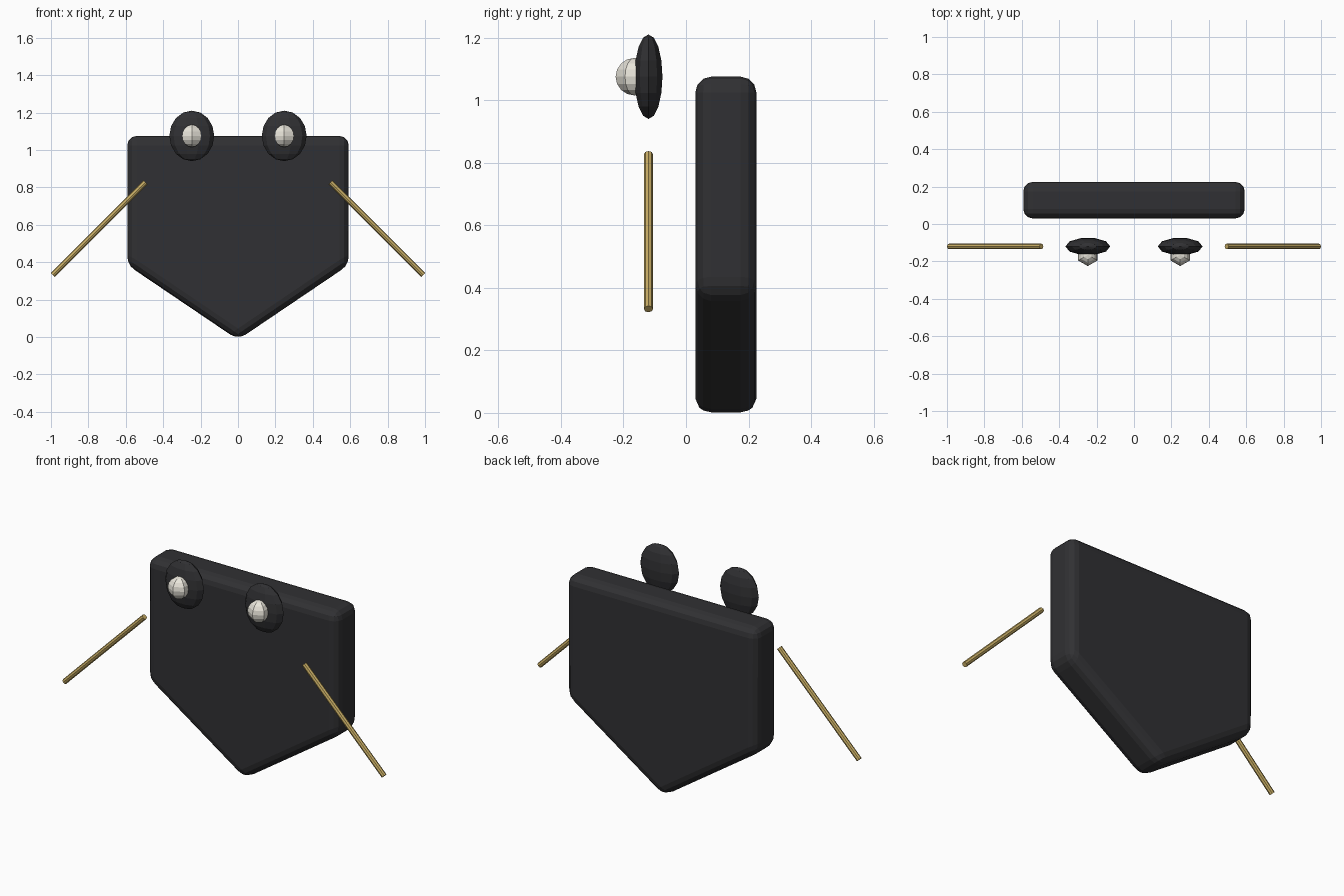
import bpy, bmesh, math
from mathutils import Matrix, Vector

if "Cube" in bpy.data.objects:
    bpy.data.objects.remove(bpy.data.objects["Cube"])


def material(name, rgb):
    m = bpy.data.materials.new(name)
    m.diffuse_color = (*rgb, 1)
    m.use_nodes = True
    m.node_tree.nodes["Principled BSDF"].inputs["Base Color"].default_value = m.diffuse_color
    return m


DARK = material("dark", (0.03, 0.03, 0.033))
IVORY = material("ivory", (0.82, 0.79, 0.71))
GOLD = material("gold", (0.58, 0.42, 0.13))


def finish(name, bm, mat):
    bmesh.ops.recalc_face_normals(bm, faces=bm.faces)
    me = bpy.data.meshes.new(name)
    bm.to_mesh(me)
    bm.free()
    me.materials.append(mat)
    ob = bpy.data.objects.new(name, me)
    bpy.context.collection.objects.link(ob)
    return ob


def ball(name, centre, radii, sides, rings, start, mat):
    """Low-poly sphere, poles up, with an equator corner at angle start."""
    bm = bmesh.new()
    bmesh.ops.create_uvsphere(bm, u_segments=sides, v_segments=rings, radius=1)
    v = min(bm.verts, key=lambda p: abs(p.co.z)).co
    turn = Matrix.Rotation(start - math.atan2(v.y, v.x), 4, 'Z')
    bm.transform(Matrix.Translation(centre) @ Matrix.Diagonal((*radii, 1)) @ turn)
    return finish(name, bm, mat)


def rod(name, a, b, radius, mat):
    a, b = Vector(a), Vector(b)
    bm = bmesh.new()
    bmesh.ops.create_cone(bm, cap_ends=True, segments=8, radius1=radius,
                          radius2=radius, depth=(b - a).length)
    rot = (b - a).to_track_quat('Z', 'Y').to_matrix().to_4x4()
    bm.transform(Matrix.Translation((a + b) / 2) @ rot)
    return finish(name, bm, mat)


# Five-sided plate with rounded edges
bm = bmesh.new()
profile = [(-0.592, 1.075), (-0.592, 0.385), (0, -0.015), (0.592, 0.385), (0.592, 1.075)]
face = bm.faces.new([bm.verts.new((x, 0.03, z)) for x, z in profile])
ext = bmesh.ops.extrude_face_region(bm, geom=[face])
bmesh.ops.translate(bm, vec=(0, 0.195, 0),
                    verts=[g for g in ext["geom"] if isinstance(g, bmesh.types.BMVert)])
if not face.is_valid or len(bm.faces) < 7:
    bm.faces.new([v for v in bm.verts if v.co.y < 0.1])
plate = finish("body_plate", bm, DARK)
bev = plate.modifiers.new("rounded_edges", 'BEVEL')
bev.width = 0.05
bev.segments = 3

# Eyes and whiskers on both sides
for side, s in (("left", -1), ("right", 1)):
    ball(f"{side}_eye", (s * 0.247, -0.12, 1.075), (0.12, 0.047, 0.135), 10, 8, 0, DARK)
    ball(f"{side}_pupil", (s * 0.247, -0.165, 1.075), (0.06, 0.06, 0.06), 6, 8,
         -math.pi / 2, IVORY)
    rod(f"{side}_whisker", (s * 0.495, -0.12, 0.827), (s * 0.99, -0.12, 0.332), 0.0145, GOLD)
